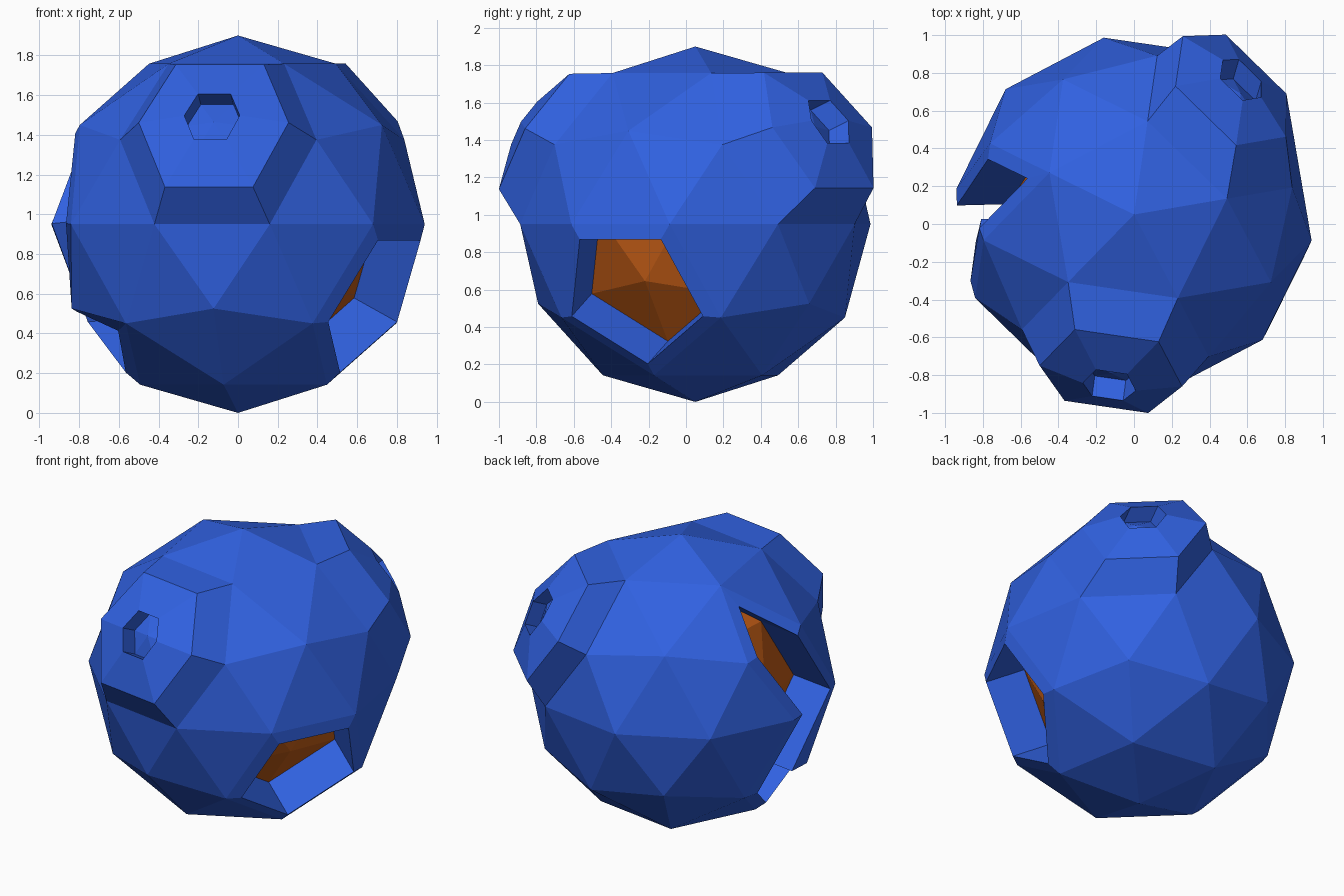
import bpy, bmesh
from math import radians, cos, sin
from mathutils import Vector, Matrix

if "Cube" in bpy.data.objects:
    bpy.data.objects.remove(bpy.data.objects["Cube"])

R, TURN = 0.95, 9.7
CENTRE = Vector((0, 0.05, R))

bm = bmesh.new()
bmesh.ops.create_icosphere(bm, subdivisions=2, radius=R)
bm.transform(Matrix.Translation(CENTRE) @ Matrix.Rotation(radians(TURN), 4, 'Z'))

# heights (z on the unit sphere) of the rings of the ball
TOP_MID, UP_MID, UP, EQ = 0.8507, 0.5257, 0.4472, 0.0
LOW, LOW_MID, BOT_MID = -UP, -UP_MID, -TOP_MID


def spot(az, h):
    """Point on the ball at an azimuth (before the turn) and a height."""
    a, r = radians(az + TURN), (1 - h * h) ** 0.5
    return CENTRE + R * Vector((r * cos(a), r * sin(a), h))


def fan(az, h):
    """Triangles around one vertex."""
    p = spot(az, h)
    return list(min(bm.verts, key=lambda v: (v.co - p).length).link_faces)


def strip(points):
    """Triangles along a zigzag of vertices."""
    faces = []
    for i in range(len(points) - 2):
        c = sum((spot(*p) for p in points[i:i + 3]), Vector()) / 3
        faces.append(min(bm.faces, key=lambda f: (f.calc_center_median() - c).length))
    return faces


def verts_of(faces):
    return list({v for f in faces for v in f.verts})


def ring(faces, thickness=0.0):
    bmesh.ops.inset_region(bm, faces=faces, thickness=thickness, depth=0,
                           use_even_offset=True, use_boundary=True)
    bm.normal_update()


def move(faces, vec):
    for v in verts_of(faces):
        v.co += vec


def scale(faces, pivot, s):
    for v in verts_of(faces):
        v.co = pivot + (v.co - pivot) * s


def hub(faces):
    return next(v for v in verts_of(faces) if all(v in f.verts for f in faces))


def bump(faces, shift):
    """Raised hexagon with a small sunken hexagon in it."""
    centre = hub(faces)
    rim = [v.co.copy() for v in verts_of(faces) if v is not centre]
    mean = sum(rim, Vector()) / len(rim)
    ring(faces)
    scale(faces, mean, 0.763)
    move(faces, shift)
    ring(faces)
    scale(faces, hub(faces).co.copy(), 0.37)
    ring(faces)
    move(faces, shift.normalized() * -0.12)


def cavity(faces, depth=0.27):
    """Opening with a lip, straight walls and a coloured floor."""
    normal = sum((f.normal for f in faces), Vector()).normalized()
    ring(faces, 0.08)
    ring(faces)
    move(faces, normal * -depth)
    return faces


bm.normal_update()
front = fan(-108, UP_MID)
back = fan(36, UP_MID)
right = fan(-36, LOW)
# curved slot down the left side
slot = strip([(144, TOP_MID), (144, UP), (180, UP_MID), (162, EQ), (-162, EQ)])
slot += strip([(-162, EQ), (162, EQ), (180, LOW)])
slot += strip([(162, EQ), (144, LOW_MID), (180, LOW), (180, BOT_MID), (-144, LOW_MID)])

bump(front, Vector((-0.024, -0.18, 0.09)))
bump(back, Vector((0.055, 0.19, 0.096)))
floors = cavity(right) + cavity(slot)
for f in floors:
    f.material_index = 1

mesh = bpy.data.meshes.new("faceted_ball")
bm.to_mesh(mesh)
bm.free()
ball = bpy.data.objects.new("faceted_ball", mesh)
bpy.context.collection.objects.link(ball)

# shell and cavity floor colours
for name, col in (("blue_shell", (0.03, 0.12, 0.75, 1)),
                  ("orange_floor", (0.55, 0.11, 0.008, 1))):
    m = bpy.data.materials.new(name)
    m.diffuse_color = col
    m.use_nodes = True
    m.node_tree.nodes["Principled BSDF"].inputs["Base Color"].default_value = m.diffuse_color
    mesh.materials.append(m)
